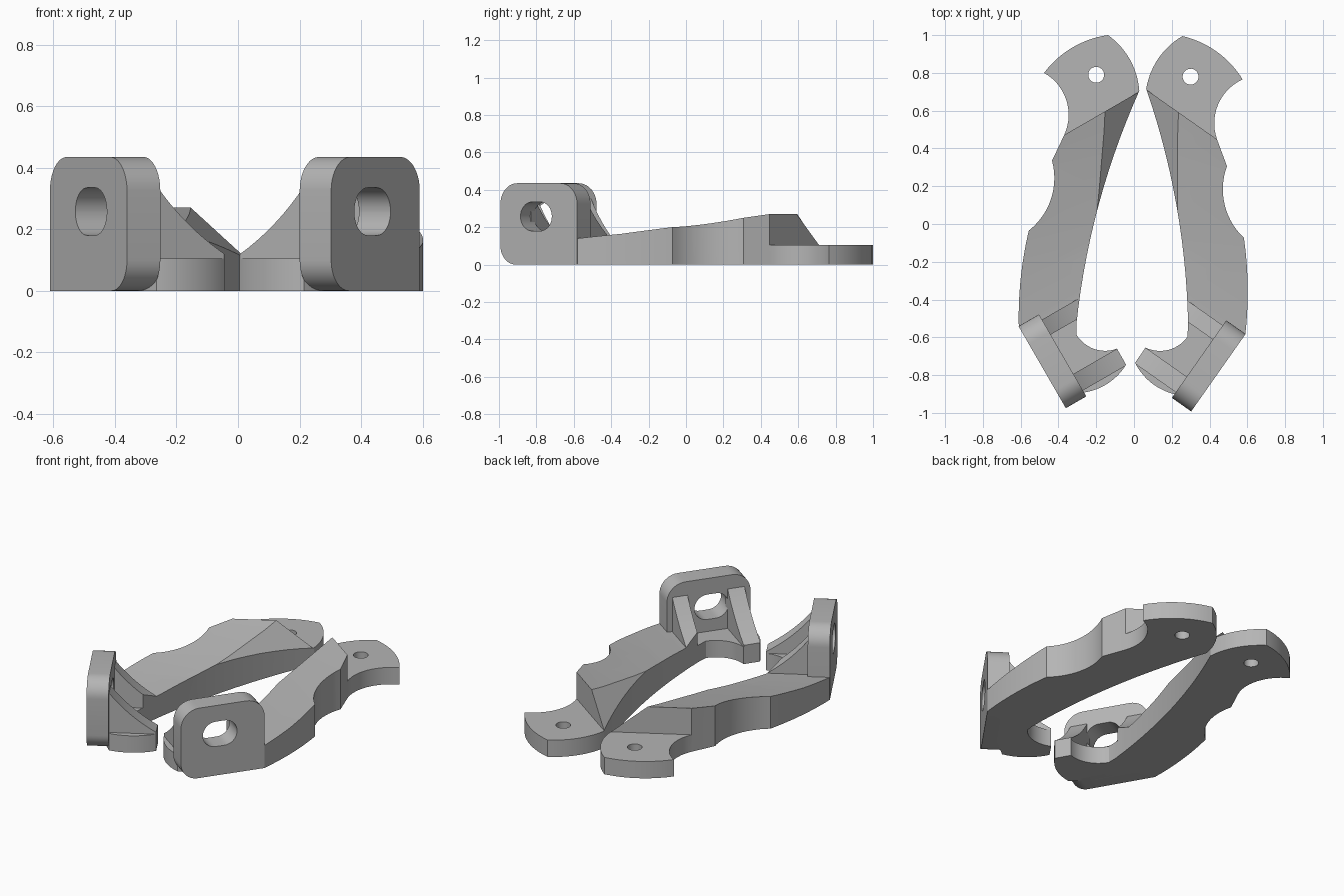
import bpy, bmesh, math
from mathutils import Vector, Matrix

cube = bpy.data.objects.get("Cube")
if cube:
    bpy.data.objects.remove(cube, do_unlink=True)

grey = bpy.data.materials.new("satin_grey")
grey.use_nodes = True
grey.diffuse_color = (0.46, 0.46, 0.46, 1)
grey.node_tree.nodes["Principled BSDF"].inputs["Base Color"].default_value = (0.46, 0.46, 0.46, 1)

# Bracket frame: u runs through the plate, v along the plate, turned 30 degrees
TURN = math.radians(30)
U = Vector((math.cos(TURN), math.sin(TURN), 0))
V = Vector((-math.sin(TURN), math.cos(TURN), 0))
Z = Vector((0, 0, 1))


def arc(a, m, b, n=14):
    """Points after a up to b on the circle through a, m and b."""
    a, m, b = Vector(a), Vector(m), Vector(b)
    d = 2 * (a.x * (m.y - b.y) + m.x * (b.y - a.y) + b.x * (a.y - m.y))
    aa, mm, bb = a.length_squared, m.length_squared, b.length_squared
    c = Vector(((aa * (m.y - b.y) + mm * (b.y - a.y) + bb * (a.y - m.y)) / d,
                (aa * (b.x - m.x) + mm * (a.x - b.x) + bb * (m.x - a.x)) / d))
    ang = lambda p: math.atan2(p.y - c.y, p.x - c.x)
    turn = math.tau
    start = ang(a)
    sweep = (ang(b) - start) % turn
    if (ang(m) - start) % turn > sweep:
        sweep -= turn
    r = (a - c).length
    return [(c.x + r * math.cos(start + sweep * i / n),
             c.y + r * math.sin(start + sweep * i / n)) for i in range(1, n + 1)]


def path(start, *steps):
    """Outline from a start and steps: one point for a line, two for an arc."""
    pts = [start]
    for s in steps:
        pts += arc(pts[-1], *s) if len(s) == 2 and isinstance(s[0], tuple) else [s]
    return pts


def rounded(v0, v1, z0, z1, radii, n=10):
    """Rounded rectangle, radii anticlockwise from lower left."""
    pts = []
    corners = [(v0, z0, 1, 1), (v1, z0, -1, 1), (v1, z1, -1, -1), (v0, z1, 1, -1)]
    for k, ((v, z, sv, sz), r) in enumerate(zip(corners, radii)):
        if not r:
            pts.append((v, z))
            continue
        for i in range(n + 1):
            t = math.pi * (1 + k / 2 + i / n / 2)
            pts.append((v + sv * r + r * math.cos(t), z + sz * r + r * math.sin(t)))
    return pts


def finish(bm, name):
    bmesh.ops.recalc_face_normals(bm, faces=bm.faces)
    me = bpy.data.meshes.new(name)
    bm.to_mesh(me)
    bm.free()
    me.materials.append(grey)
    ob = bpy.data.objects.new(name, me)
    bpy.context.collection.objects.link(ob)
    return ob


def prism(name, pts, ax, ay, along, t0, t1):
    """Sweep a flat outline, drawn on axes ax and ay, from t0 to t1."""
    bm = bmesh.new()
    ends = [[bm.verts.new(ax * p + ay * q + along * t) for p, q in pts] for t in (t0, t1)]
    for ring in ends:
        bm.faces.new(ring)
    for i in range(len(pts)):
        j = (i + 1) % len(pts)
        bm.faces.new((ends[0][i], ends[0][j], ends[1][j], ends[1][i]))
    return finish(bm, name)


def combine(ob, tool, operation):
    """Apply a boolean and remove the tool."""
    mod = ob.modifiers.new("cut", 'BOOLEAN')
    mod.object, mod.operation, mod.solver = tool, operation, 'EXACT'
    bpy.context.view_layer.update()
    me = bpy.data.meshes.new_from_object(ob.evaluated_get(bpy.context.evaluated_depsgraph_get()))
    ob.modifiers.clear()
    ob.data = me
    bpy.data.objects.remove(tool, do_unlink=True)


X, Y = Vector((1, 0, 0)), Vector((0, 1, 0))

# Arm: plan outline with pad, grips and hooked foot
tip = (0.028, 0.705)
outline = path(
    tip,
    ((-0.03, 0.885), (-0.138, 1.0)),
    ((-0.325, 0.935), (-0.476, 0.80)),
    ((-0.358, 0.655), (-0.37, 0.47)),
    (-0.434, 0.335),
    ((-0.437, 0.14), (-0.557, -0.035)),
    ((-0.60, -0.29), (-0.61, -0.54)),
    (-0.4985, -0.5765), (-0.3735, -0.793), (-0.265, -0.892),
    ((-0.14, -0.845), (-0.042, -0.745)),
    (-0.09, -0.66),
    ((-0.215, -0.66), (-0.305, -0.585)),
    (-0.305, -0.53),
    ((-0.225, -0.05), tip))[:-1]
arm = prism("right_arm", outline, X, Y, Z, 0, 0.6)

# Height of the arm along v: foot, rising back, step down to the pad
low = 0.105
heights = [(-1.2, -0.1), (-1.2, low), (-0.286, low), (-0.286, 0.13), (-0.163, 0.14),
           (0.04, 0.165), (0.248, 0.20), (0.507, 0.25), (0.593, 0.27),
           (0.593, low), (1.4, low), (1.4, -0.1)]
envelope = prism("envelope", heights, V, Z, U, -1.5, 1.5)

# Curved gussets behind the plate
gusset = path((-0.74, 0.05), (-0.74, 0.36), (-0.675, 0.35),
              ((-0.54, 0.21), (-0.40, 0.112)), (-0.40, 0.05))
for v0, v1 in ((-0.628, -0.527), (-0.2865, -0.195)):
    combine(envelope, prism("gusset", gusset, U, Z, V, v0, v1), 'UNION')
combine(arm, envelope, 'INTERSECT')

# Sloping chamfer on the inner edge
a = Vector((*tip, low))
b = Vector((-0.153, 0.598, 0.27))
c = Vector((-0.20, 0.04, 0.182))
base = [a + (a - b) * 0.1, a + (b - a) * 1.4, a + (c - a) * 1.15]
bm = bmesh.new()
for p in base:
    bm.verts.new(p)
    bm.verts.new(p + Z * 0.5)
bmesh.ops.convex_hull(bm, input=bm.verts)
combine(arm, finish(bm, "chamfer_cutter"), 'DIFFERENCE')

# Round hole through the pad
hole = [(-0.20 + 0.042 * math.cos(math.tau * i / 32),
         0.79 + 0.042 * math.sin(math.tau * i / 32)) for i in range(32)]
combine(arm, prism("hole_cutter", hole, X, Y, Z, -0.1, 0.6), 'DIFFERENCE')

# Upright plate with its slot
plate = prism("right_plate", rounded(-0.664, -0.163, 0, 0.435, (0.1, 0, 0.11, 0.11)),
              V, Z, U, -0.80, -0.675)
slot = rounded(-0.533, -0.328, 0.18, 0.335, [0.077] * 4)
combine(plate, prism("slot_cutter", slot, V, Z, U, -1, -0.5), 'DIFFERENCE')

# Opposite bracket: mirrored and swung slightly
swing = (Matrix.Translation((0.03, 0.011, 0)) @ Matrix.Rotation(math.radians(-5.1), 4, 'Z')
         @ Matrix.Scale(-1, 4, X))
parts = [arm, plate]
for ob in (arm, plate):
    me = ob.data.copy()
    me.transform(swing)
    me.flip_normals()
    twin = bpy.data.objects.new(ob.name.replace("right", "left"), me)
    bpy.context.collection.objects.link(twin)
    parts.append(twin)

# Smooth the curved walls, keep edges sharp
bpy.ops.object.select_all(action='DESELECT')
for ob in parts:
    ob.select_set(True)
bpy.context.view_layer.objects.active = arm
bpy.ops.object.shade_smooth_by_angle(angle=math.radians(20))
